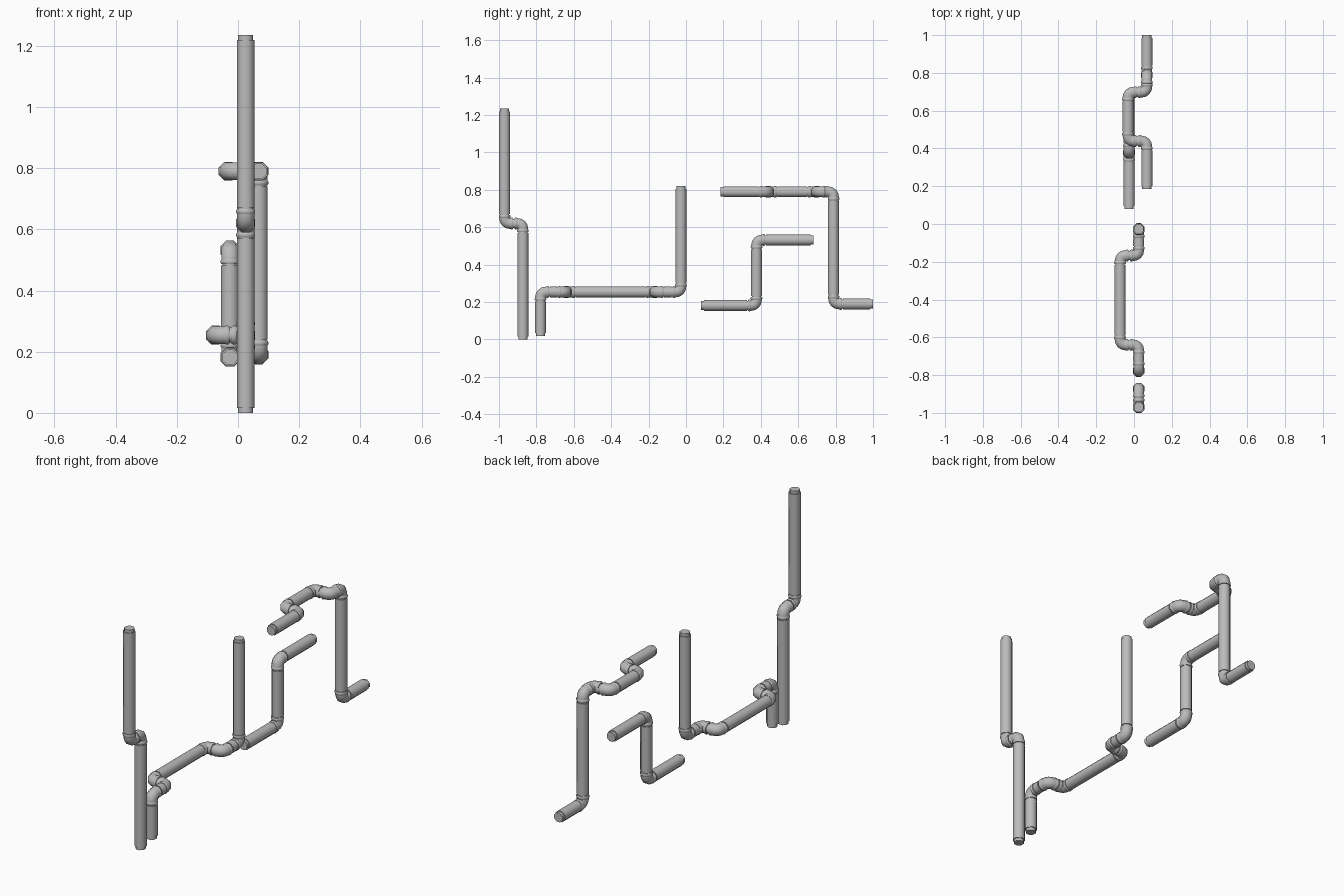
import bpy, bmesh, math
from mathutils import Vector, Matrix

default = bpy.data.objects.get("Cube")
if default:
    bpy.data.objects.remove(default, do_unlink=True)

steel = bpy.data.materials.new("pipe grey")
steel.use_nodes = True
GREY = (0.5, 0.5, 0.5, 1)
steel.diffuse_color = GREY
steel.node_tree.nodes["Principled BSDF"].inputs["Base Color"].default_value = GREY

SIDES = 8
R = 0.029        # straight pipe radius
NECK = 0.0245    # radius of the exposed end plugs
ARM = 0.046      # elbow length from its corner
BEND = 0.028     # elbow bend radius


def sweep(name, stations, side):
    """Skin rings along stations of (centre, direction, radius)."""
    bm = bmesh.new()
    rings = []
    for centre, direction, radius in stations:
        up = direction.cross(side)
        ring = []
        for i in range(SIDES):
            a = math.tau * (i + 0.5) / SIDES
            # Circumscribe so that the flats lie at the stated radius
            offset = (side * math.cos(a) + up * math.sin(a)) * radius / math.cos(math.pi / SIDES)
            ring.append(bm.verts.new(centre + offset))
        rings.append(ring)
    for low, high in zip(rings, rings[1:]):
        for i in range(SIDES):
            j = (i + 1) % SIDES
            bm.faces.new((low[i], low[j], high[j], high[i]))
    bm.faces.new(rings[0][::-1])
    bm.faces.new(rings[-1])
    bmesh.ops.recalc_face_normals(bm, faces=bm.faces)
    mesh = bpy.data.meshes.new(name)
    bm.to_mesh(mesh)
    bm.free()
    mesh.materials.append(steel)
    obj = bpy.data.objects.new(name, mesh)
    bpy.context.collection.objects.link(obj)
    bpy.ops.object.select_all(action='DESELECT')
    obj.select_set(True)
    bpy.context.view_layer.objects.active = obj
    bpy.ops.object.shade_smooth_by_angle(angle=math.radians(50))
    return obj


def straight(name, a, b, plug_start, plug_end):
    """Pipe length with narrower plugs at both ends."""
    d = (b - a).normalized()
    side = Vector((0, 0, 1)) if abs(d.z) < 0.5 else Vector((1, 0, 0))
    p = a + d * plug_start
    q = b - d * plug_end
    sweep(name, [(a, d, NECK), (p, d, NECK), (p, d, R),
                 (q, d, R), (q, d, NECK), (b, d, NECK)], side)


def elbow(name, corner, d_in, d_out):
    """Right-angle joint with a collar on each arm."""
    side = d_in.cross(d_out)
    collar = [(ARM, 0.024), (ARM, 0.0285), (0.041, 0.031), (0.034, 0.031), (0.031, 0.0285)]
    stations = [(corner - d_in * s, d_in, r) for s, r in collar]
    pivot = corner + (d_out - d_in) * BEND
    for k in range(5):
        turn = Matrix.Rotation(math.radians(22.5 * k), 3, side)
        stations.append((pivot - turn @ d_out * BEND, turn @ d_in, 0.0285))
    stations += [(corner + d_out * s, d_out, r) for s, r in reversed(collar)]
    sweep(name, stations, side)


def pipe_run(name, points):
    """Straights between corners, joined by elbows."""
    pts = [Vector(p) for p in points]
    dirs = [(b - a).normalized() for a, b in zip(pts, pts[1:])]
    last = len(dirs) - 1
    for i, d in enumerate(dirs):
        a, b = pts[i], pts[i + 1]
        if i > 0:
            elbow(f"{name}_elbow_{i}", a, dirs[i - 1], d)
            a = a + d * (ARM - 0.008)
        if i < last:
            b = b - d * (ARM - 0.008)
        # Short offsets are just two elbows meeting
        if (pts[i + 1] - pts[i]).length > 0.11:
            straight(f"{name}_straight_{i + 1}", a, b,
                     0.016 if i == 0 else 0.012, 0.016 if i == last else 0.012)
        else:
            sweep(f"{name}_coupling_{i + 1}", [(a, d, NECK), (b, d, NECK)],
                  Vector((0, 0, 1)) if abs(d.z) < 0.5 else Vector((1, 0, 0)))


X = 0.025
pipe_run("tall_run", [(X, -0.97, 1.235), (X, -0.97, 0.62), (X, -0.872, 0.62), (X, -0.872, 0)])

pipe_run("long_run", [(X, -0.778, 0.02), (X, -0.778, 0.254), (X, -0.64, 0.254),
                      (-0.074, -0.64, 0.254), (-0.074, -0.167, 0.254), (X, -0.167, 0.254),
                      (X, -0.027, 0.254), (X, -0.027, 0.82)])

pipe_run("step_run", [(-0.026, 0.08, 0.182), (-0.026, 0.377, 0.182),
                      (-0.026, 0.377, 0.532), (-0.026, 0.682, 0.532)])

pipe_run("back_run", [(0.068, 0.185, 0.79), (0.068, 0.439, 0.79), (-0.032, 0.439, 0.79),
                      (-0.032, 0.698, 0.79), (0.068, 0.698, 0.79), (0.068, 0.789, 0.79),
                      (0.068, 0.789, 0.19), (0.068, 1.0, 0.19)])
